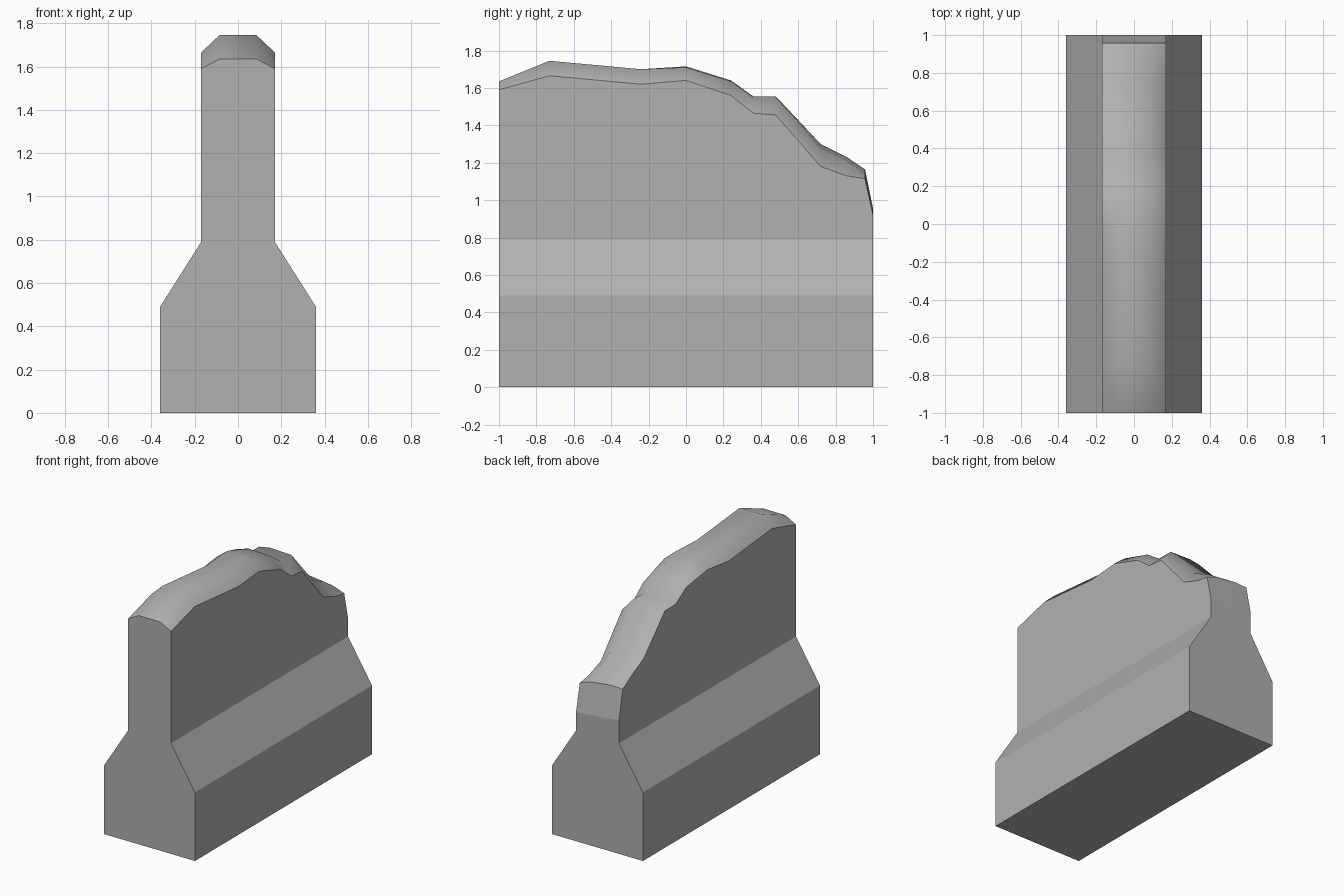
import bpy
import bmesh

if "Cube" in bpy.data.objects:
    bpy.data.objects.remove(bpy.data.objects["Cube"])

# Broken top: y, then heights at left edge, left ridge, right ridge, right edge
BREAK = [
    (-1.00, 1.59, 1.635, 1.635, 1.59),
    (-0.73, 1.665, 1.745, 1.745, 1.665),
    (-0.24, 1.62, 1.70, 1.70, 1.62),
    (0.00, 1.65, 1.715, 1.71, 1.64),
    (0.24, 1.615, 1.64, 1.635, 1.56),
    (0.36, 1.54, 1.555, 1.55, 1.465),
    (0.48, 1.54, 1.555, 1.55, 1.455),
    (0.72, 1.29, 1.30, 1.28, 1.18),
    (0.86, 1.22, 1.23, 1.21, 1.13),
    (0.957, 1.16, 1.165, 1.145, 1.115),
    (1.00, 0.955, 0.945, 0.93, 0.92),
]
# Barrier foot profile (half width, height), from ground up to the stem
FOOT = [(0.36, 0.0), (0.36, 0.49), (0.17, 0.79)]
TOP_X = (0.17, 0.085, -0.085, -0.17)


def section(bm, row):
    """Closed cross-section, from the right foot over the top to the left foot."""
    y, heights = row[0], row[:0:-1]
    pts = FOOT + list(zip(TOP_X, heights)) + [(-x, z) for x, z in reversed(FOOT)]
    return [bm.verts.new((x, y, z)) for x, z in pts]


bm = bmesh.new()
rings = [section(bm, row) for row in BREAK]
n = len(rings[0])

# Loft the skin along y; the broken top is smooth, the walls are flat
for a, b in zip(rings, rings[1:]):
    for i in range(n):
        j = (i + 1) % n
        face = bm.faces.new((a[i], a[j], b[j], b[i]))
        face.smooth = i in (3, 4, 5)

# End caps
bm.faces.new(rings[0])
bm.faces.new(rings[-1])
bmesh.ops.recalc_face_normals(bm, faces=bm.faces)

# Sharp borders around the smooth top and across the back break
for e in bm.edges:
    flat_side = any(not f.smooth for f in e.link_faces)
    across_back = all(abs(v.co.y - BREAK[-2][0]) < 1e-4 for v in e.verts)
    e.smooth = not (flat_side or across_back)

mesh = bpy.data.meshes.new("broken_barrier")
bm.to_mesh(mesh)
bm.free()
barrier = bpy.data.objects.new("broken_barrier", mesh)
bpy.context.collection.objects.link(barrier)

# Dark concrete grey
concrete = bpy.data.materials.new("concrete")
concrete.diffuse_color = (0.44, 0.44, 0.44, 1.0)
concrete.use_nodes = True
concrete.node_tree.nodes["Principled BSDF"].inputs["Base Color"].default_value = concrete.diffuse_color
mesh.materials.append(concrete)
